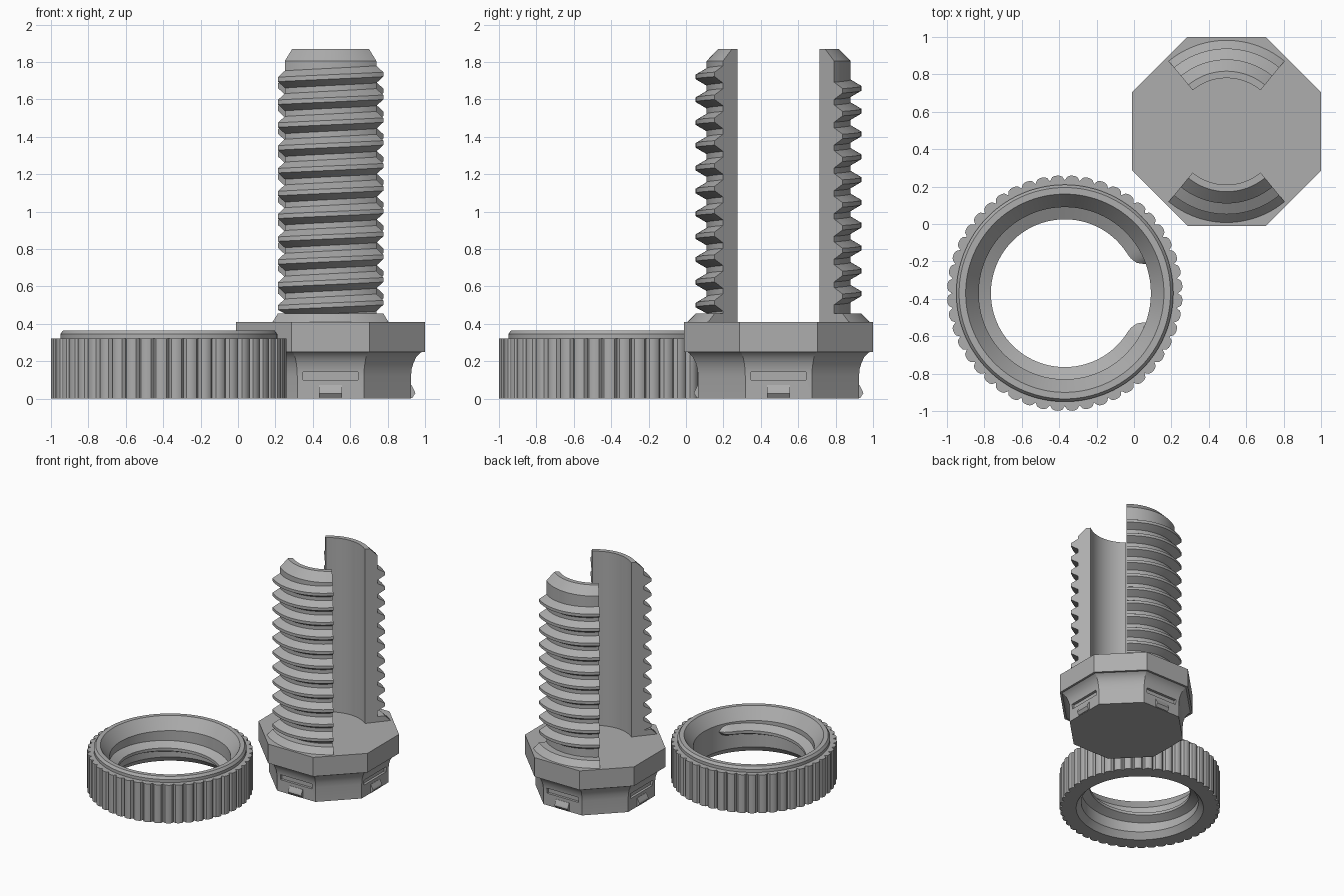
import bpy, bmesh, math

if "Cube" in bpy.data.objects:
    bpy.data.objects.remove(bpy.data.objects["Cube"])

grey = bpy.data.materials.new("plain grey")
grey.diffuse_color = (0.42, 0.42, 0.42, 1)
grey.use_nodes = True
grey.node_tree.nodes["Principled BSDF"].inputs["Base Color"].default_value = grey.diffuse_color

BOLT = (0.495, 0.495)
RING = (-0.37, -0.37)
PITCH = 0.122


def make(name, verts, faces, smooth=True):
    bm = bmesh.new()
    vs = [bm.verts.new(v) for v in verts]
    for f in faces:
        bm.faces.new([vs[i] for i in f])
    bmesh.ops.remove_doubles(bm, verts=bm.verts, dist=1e-5)
    bmesh.ops.recalc_face_normals(bm, faces=bm.faces)
    me = bpy.data.meshes.new(name)
    bm.to_mesh(me)
    bm.free()
    me.materials.append(grey)
    ob = bpy.data.objects.new(name, me)
    bpy.context.collection.objects.link(ob)
    bpy.ops.object.select_all(action='DESELECT')
    ob.select_set(True)
    bpy.context.view_layer.objects.active = ob
    if smooth:
        bpy.ops.object.shade_smooth_by_angle(angle=math.radians(25))
    return ob


def sweep(name, centre, angles, profile, closed, smooth=True):
    """Sweep a closed (radius, z) loop, given as a function of angle, around z."""
    verts, faces = [], []
    for a in angles:
        loop = profile(a)
        n = len(loop)
        verts += [(centre[0] + r * math.cos(a), centre[1] + r * math.sin(a), z) for r, z in loop]
    m = len(angles)
    for i in range(m if closed else m - 1):
        j = (i + 1) % m
        for k in range(n):
            l = (k + 1) % n
            faces.append((i * n + k, j * n + k, j * n + l, i * n + l))
    if not closed:
        faces += [tuple(range(n)), tuple(range((m - 1) * n, m * n))]
    return make(name, verts, faces, smooth)


def octagon_stack(name, levels):
    """Octagonal body from (apothem, z) levels."""
    verts, faces = [], []
    for ap, z in levels:
        r = ap / math.cos(math.pi / 8)
        for k in range(8):
            a = (k + 0.5) * math.pi / 4
            verts.append((BOLT[0] + r * math.cos(a), BOLT[1] + r * math.sin(a), z))
    top = len(levels) - 1
    for i in range(top):
        for k in range(8):
            l = (k + 1) % 8
            faces.append((i * 8 + k, i * 8 + l, i * 8 + 8 + l, i * 8 + 8 + k))
    faces += [tuple(range(8)), tuple(range(top * 8, top * 8 + 8))]
    return make(name, verts, faces)


def side_prism(name, outline, half_width, turn):
    """Extrude an (outward distance, z) outline sideways on one side of the bolt."""
    c, s = math.cos(turn), math.sin(turn)
    verts = []
    for w in (-half_width, half_width):
        verts += [(BOLT[0] + d * c - w * s, BOLT[1] + d * s + w * c, z) for d, z in outline]
    n = len(outline)
    faces = [tuple(range(n)), tuple(range(n, 2 * n))]
    faces += [(k, (k + 1) % n, n + (k + 1) % n, n + k) for k in range(n)]
    return make(name, verts, faces, False)


# Octagonal head and its flared neck
octagon_stack("bolt_head", [(0.505, 0.25), (0.505, 0.41)])
neck = octagon_stack("bolt_neck", [(0.43, 0), (0.43, 0.12), (0.434, 0.16), (0.443, 0.19),
                                   (0.457, 0.22), (0.475, 0.24), (0.488, 0.25)])

# Slot and snap clip on four sides of the neck
for i in range(4):
    turn = i * math.pi / 2
    cutter = side_prism("slot_cutter", [(0.41, 0.10), (0.5, 0.10), (0.5, 0.143), (0.41, 0.143)], 0.147, turn)
    cutter.hide_render = True
    bpy.context.view_layer.objects.active = neck
    mod = neck.modifiers.new("slot", 'BOOLEAN')
    mod.operation = 'DIFFERENCE'
    mod.solver = 'EXACT'
    mod.object = cutter
    bpy.ops.object.modifier_apply(modifier=mod.name)
    bpy.data.objects.remove(cutter)
    side_prism("snap_clip", [(0.41, 0.003), (0.436, 0.003), (0.453, 0.028), (0.449, 0.04),
                             (0.432, 0.073), (0.41, 0.073)], 0.061, turn)


# Two threaded posts, each an arc of a split tube with a flared foot
def post_profile(mid):
    def profile(a):
        crest = 1.72 + PITCH * (a + math.pi / 2) / (2 * math.pi)
        if mid > 0:
            crest -= PITCH
        pts = [(0.285, 0.40), (0.487, 0.40), (0.487, 0.41), (0.443, 0.455), (0.385, 0.4551)]
        for k in range(10, -1, -1):
            z = crest - k * PITCH
            if z < 0.47:
                continue
            pts += [(r, max(z + d, 0.456 + 0.001 * j)) for j, (r, d) in
                    enumerate([(0.385, -0.046), (0.443, -0.012), (0.443, 0.012), (0.385, 0.046)])]
        return pts + [(0.385, 1.805), (0.322, 1.87), (0.285, 1.87)]
    return profile


half = math.radians(39.5)
for name, mid in (("front_threaded_post", -math.pi / 2), ("back_threaded_post", math.pi / 2)):
    arc = [mid - half + 2 * half * i / 24 for i in range(25)]
    sweep(name, BOLT, arc, post_profile(mid), False)

# Knurled ring nut
BUMPS, STEPS = 48, 6


def ring_profile(a):
    t = (a * BUMPS / (2 * math.pi)) % 1 * 2 - 1
    r = 0.604 + 0.026 * math.sqrt(max(0, 1 - t * t))
    return [(r, 0), (r, 0.32), (0.58, 0.32), (0.58, 0.345), (0.565, 0.365), (0.53, 0.365),
            (0.46, 0.27), (0.46, 0.05), (0.50, 0)]


count = BUMPS * STEPS
sweep("ring_nut", RING, [2 * math.pi * i / count for i in range(count)], ring_profile, True)

# Single-turn inner thread with rounded run-outs at both ends
start, end = math.radians(20), math.radians(340)


def inner_thread(a):
    edge = min(a - start, end - a) / math.radians(12)
    f = math.sqrt(max(0.0, 1 - (1 - min(1, edge)) ** 2))
    f = max(f, 0.08)
    z = 0.16 + PITCH * (a - math.pi) / (2 * math.pi)
    return [(0.465, z - 0.048 * f), (0.46 - 0.065 * f, z - 0.012 * f),
            (0.46 - 0.065 * f, z + 0.012 * f), (0.465, z + 0.048 * f)]


sweep("ring_inner_thread", RING, [start + (end - start) * i / 120 for i in range(121)], inner_thread, False)
